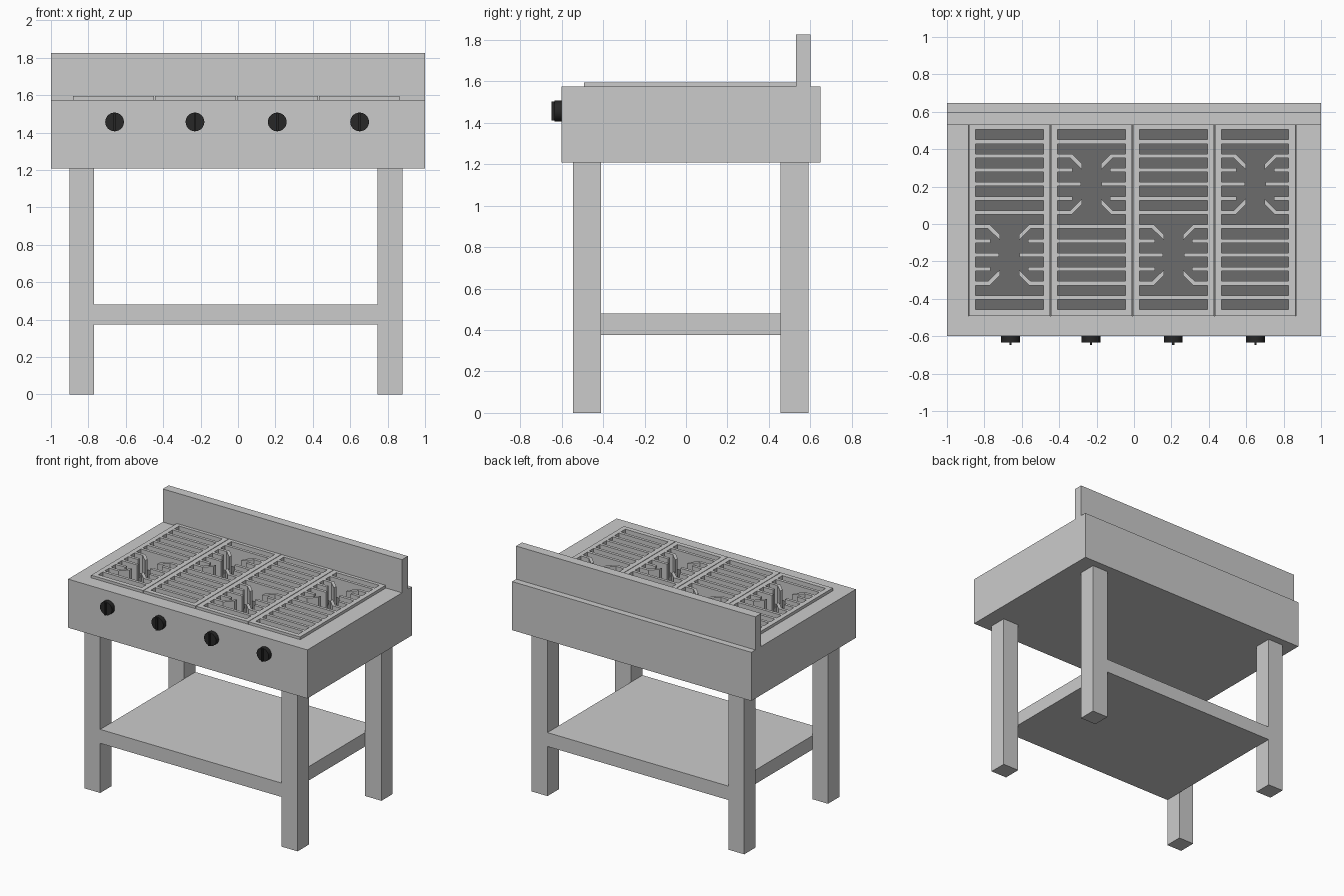
import bpy, bmesh, math
from mathutils import Vector

if "Cube" in bpy.data.objects:
    bpy.data.objects.remove(bpy.data.objects["Cube"])


def dark(name, v):
    m = bpy.data.materials.new(name)
    m.diffuse_color = (v, v, v, 1)
    m.use_nodes = True
    m.node_tree.nodes["Principled BSDF"].inputs["Base Color"].default_value = m.diffuse_color
    return m


def finish(name, bm, mat=None):
    bmesh.ops.recalc_face_normals(bm, faces=bm.faces[:])
    me = bpy.data.meshes.new(name)
    bm.to_mesh(me)
    bm.free()
    ob = bpy.data.objects.new(name, me)
    bpy.context.collection.objects.link(ob)
    if mat:
        me.materials.append(mat)
    return ob


def prism(bm, pts, z0, z1):
    lo = [bm.verts.new((x, y, z0)) for x, y in pts]
    hi = [bm.verts.new((x, y, z1)) for x, y in pts]
    n = len(pts)
    bm.faces.new(lo[::-1])
    bm.faces.new(hi)
    for i in range(n):
        j = (i + 1) % n
        bm.faces.new((lo[i], lo[j], hi[j], hi[i]))


def rect(x0, x1, y0, y1):
    return [(x0, y0), (x1, y0), (x1, y1), (x0, y1)]


def box(name, x0, x1, y0, y1, z0, z1, mat=None):
    bm = bmesh.new()
    prism(bm, rect(x0, x1, y0, y1), z0, z1)
    return finish(name, bm, mat)


black = dark("knob_black", 0.02)
pit = dark("pit_grey", 0.15)

# Legs and lower shelf
for sx, xs in (("left", (-0.9, -0.77)), ("right", (0.745, 0.88))):
    for sy, ys in (("front", (-0.545, -0.41)), ("back", (0.455, 0.59))):
        box(f"{sy}_{sx}_leg", *xs, *ys, 0, 1.21)
box("shelf", -0.77, 0.745, -0.545, 0.59, 0.375, 0.48)

# Range body with a recess in the top for the grates
GX = [-0.885, -0.447, -0.008, 0.43, 0.865]
GY0, GY1 = -0.492, 0.53
TOP, FLOOR, GTOP = 1.575, 1.45, 1.595
outer = rect(-1, 1, -0.6, 0.648)
inner = rect(GX[0], GX[-1], GY0, GY1)
bm = bmesh.new()
rings = [[bm.verts.new((x, y, z)) for x, y in r]
         for r, z in ((outer, 1.208), (outer, TOP), (inner, TOP), (inner, FLOOR))]
bm.faces.new(rings[0])
for a, b in zip(rings, rings[1:]):
    for i in range(4):
        j = (i + 1) % 4
        bm.faces.new((a[i], a[j], b[j], b[i]))
bm.faces.new(rings[3])
finish("body", bm)
box("recess_floor", GX[0], GX[-1], GY0, GY1, FLOOR - 0.01, FLOOR + 0.002, pit)

# Backsplash
box("backsplash", -1, 1, 0.53, 0.6, TOP, 1.825)


# Grates: frame, cross bars, and fingers around one burner opening
def grate(name, x0, x1, burner):
    bm = bmesh.new()
    add = lambda pts: prism(bm, pts, FLOOR, GTOP)
    x0, x1 = x0 + 0.002, x1 - 0.002
    cx, a, b = (x0 + x1) / 2, x0 + 0.036, x1 - 0.036
    top, bottom, pitch, h = 0.505, -0.457, 0.0757, 0.011
    add(rect(x0, a, GY0, GY1))
    add(rect(b, x1, GY0, GY1))
    add(rect(a, b, GY0, bottom))
    add(rect(a, b, top, GY1))
    cy = top - 0.065 - burner * pitch
    reach = {0: 0.055, 1: 0.1}
    for i in range(12):
        y = top - 0.065 - i * pitch
        d = abs(i - burner)
        if d > 2:
            add(rect(a, b, y - h, y + h))
            continue
        for s, edge in ((-1, a), (1, b)):
            if d < 2:
                end = cx + s * reach[d]
                add(rect(min(edge, end), max(edge, end), y - h, y + h))
            else:
                t = 1 if y > cy else -1
                yo, yi = y + t * h, y - t * h
                add([(edge, yo), (cx + s * 0.105, yo), (cx + s * 0.05, yo - t * 0.055),
                     (cx + s * 0.05, yo - t * 0.085), (cx + s * 0.114, yi), (edge, yi)])
    finish(name, bm)


for i in range(4):
    grate(f"grate_{i + 1}", GX[i], GX[i + 1], 8 if i % 2 == 0 else 3)

# Control knobs with a raised grip
for i, x in enumerate((-0.66, -0.23, 0.21, 0.65)):
    bpy.ops.mesh.primitive_cylinder_add(vertices=32, radius=0.05, depth=0.035,
                                        location=(x, -0.6165, 1.457),
                                        rotation=(math.pi / 2, 0, 0))
    k = bpy.context.object
    k.name = f"knob_{i + 1}"
    k.data.materials.append(black)
    bpy.ops.object.shade_smooth_by_angle()
    box(f"knob_grip_{i + 1}", x - 0.006, x + 0.006, -0.648, -0.63, 1.411, 1.503, black)
